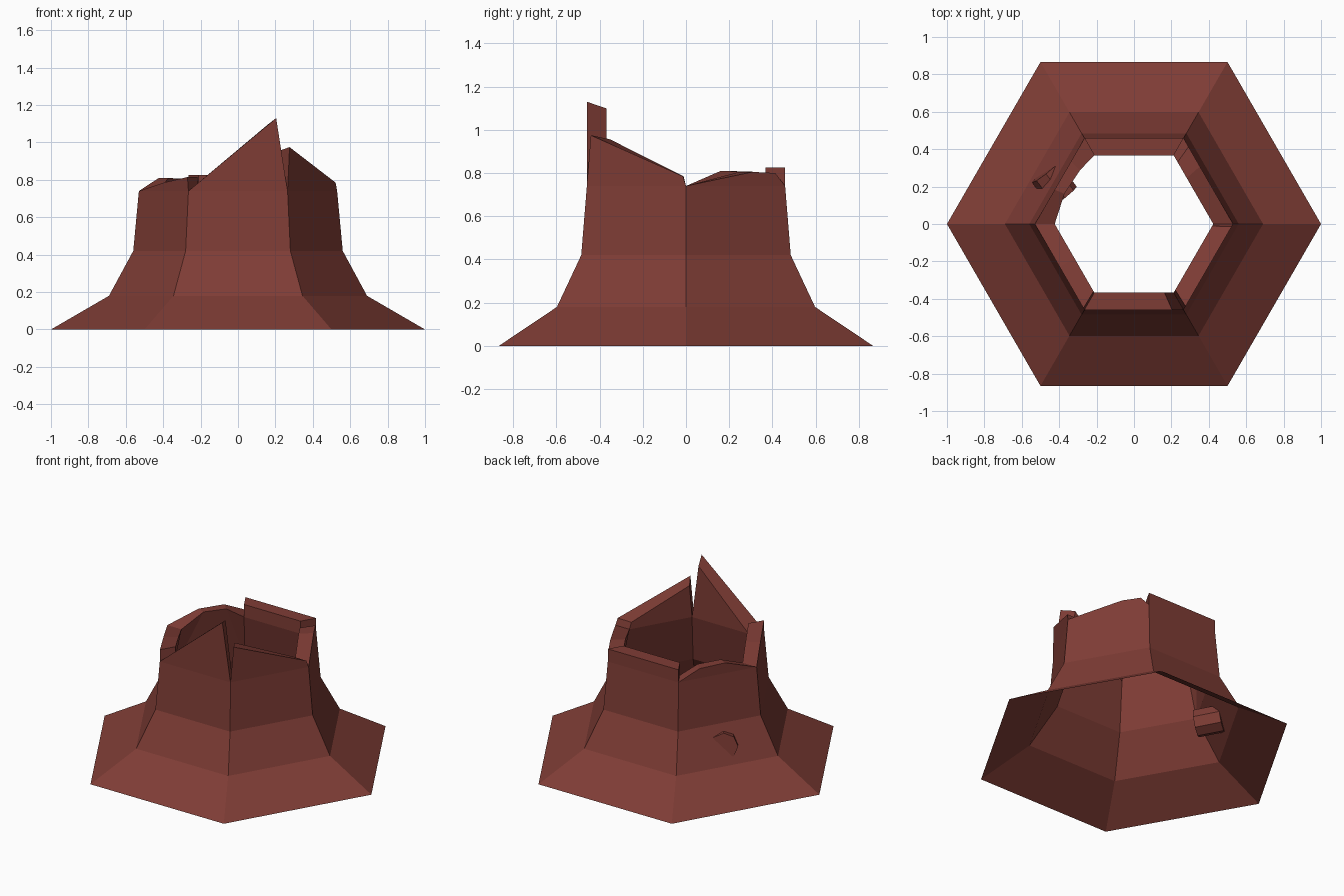
import bpy, bmesh, math
from mathutils import Vector, Matrix

cube = bpy.data.objects.get("Cube")
if cube:
    bpy.data.objects.remove(cube, do_unlink=True)

rust = bpy.data.materials.new("rust_red")
rust.use_nodes = True
colour = (0.212, 0.046, 0.036, 1)
rust.diffuse_color = colour
rust.node_tree.nodes["Principled BSDF"].inputs["Base Color"].default_value = colour

RIM_Z = 0.74
OUTER_R, INNER_R = 0.53, 0.424
THIN_WALL = 2


def finish(bm, name):
    bmesh.ops.recalc_face_normals(bm, faces=bm.faces)
    mesh = bpy.data.meshes.new(name)
    bm.to_mesh(mesh)
    bm.free()
    mesh.materials.append(rust)
    obj = bpy.data.objects.new(name, mesh)
    bpy.context.collection.objects.link(obj)
    return obj


def direction(azimuth, elevation=0.0):
    a, e = math.radians(azimuth), math.radians(elevation)
    return Vector((math.cos(a) * math.cos(e), math.sin(a) * math.cos(e), math.sin(e)))


def corner(radius, k, z):
    return direction(60 * k) * radius + Vector((0, 0, z))


# Hexagonal bell: outer skin from the rim down, then inner skin back up
profile = [(OUTER_R, RIM_Z), (0.56, 0.42), (0.69, 0.18), (1.0, 0.0),
           (0.683, 0.178), (0.5, 0.42), (INNER_R, RIM_Z)]
bm = bmesh.new()
rings = [[bm.verts.new(corner(r, k, z)) for k in range(6)] for r, z in profile]
for low, high in zip(rings, rings[1:]):
    for k in range(6):
        n = (k + 1) % 6
        if high is not rings[-1] or k != THIN_WALL:
            bm.faces.new((low[k], low[n], high[n], high[k]))

# Broken top edge of each wall: (fraction along wall, height, inner radius)
breaks = [
    [(0.67, 0.805, INNER_R), (0.9, 0.8, INNER_R)],
    [(0.0, 0.825, INNER_R), (1.0, 0.825, INNER_R)],
    [(0.27, 0.805, 0.455), (0.6, 0.81, 0.465)],
    [(0.5, 0.785, INNER_R), (0.98, 0.815, INNER_R)],
    [(0.885, 1.13, INNER_R)],
    [(0.04, 0.975, INNER_R), (0.97, 0.785, INNER_R)],
]
for k, points in enumerate(breaks):
    n = (k + 1) % 6
    outer, inner = [rings[0][k]], [rings[-1][k]]
    for t, z, r in points:
        inner_z = RIM_Z + (z - RIM_Z) * (0.92 if z > 0.9 else 1)
        outer.append(bm.verts.new(corner(OUTER_R, k, z).lerp(corner(OUTER_R, n, z), t)))
        inner.append(bm.verts.new(corner(r, k, inner_z).lerp(corner(r, n, inner_z), t)))
    outer.append(rings[0][n])
    inner.append(rings[-1][n])
    bm.faces.new(outer)
    if k == THIN_WALL:
        # The thinned wall runs straight from its broken edge to the ring below
        below, below_next = rings[-2][k], rings[-2][n]
        bm.faces.new((below, inner[1], inner[0]))
        bm.faces.new([below, below_next] + inner[-2:0:-1])
        bm.faces.new((below_next, inner[-1], inner[-2]))
    else:
        bm.faces.new(inner[::-1])
    for i in range(len(outer) - 1):
        bm.faces.new((outer[i], outer[i + 1], inner[i + 1], inner[i]))
finish(bm, "broken_bell_wall")

# Short octagonal peg set askew through the lower wall
bm = bmesh.new()
axis = direction(128, 6)
length = 0.165
centre = direction(150) * 0.55 + Vector((0, 0, 0.29)) - axis * length / 2
turn = axis.to_track_quat('Z', 'Y').to_matrix().to_4x4()
bmesh.ops.create_cone(bm, cap_ends=True, segments=8, radius1=0.088, radius2=0.088,
                      depth=length, matrix=Matrix.Translation(centre) @ turn)
finish(bm, "wall_peg")
